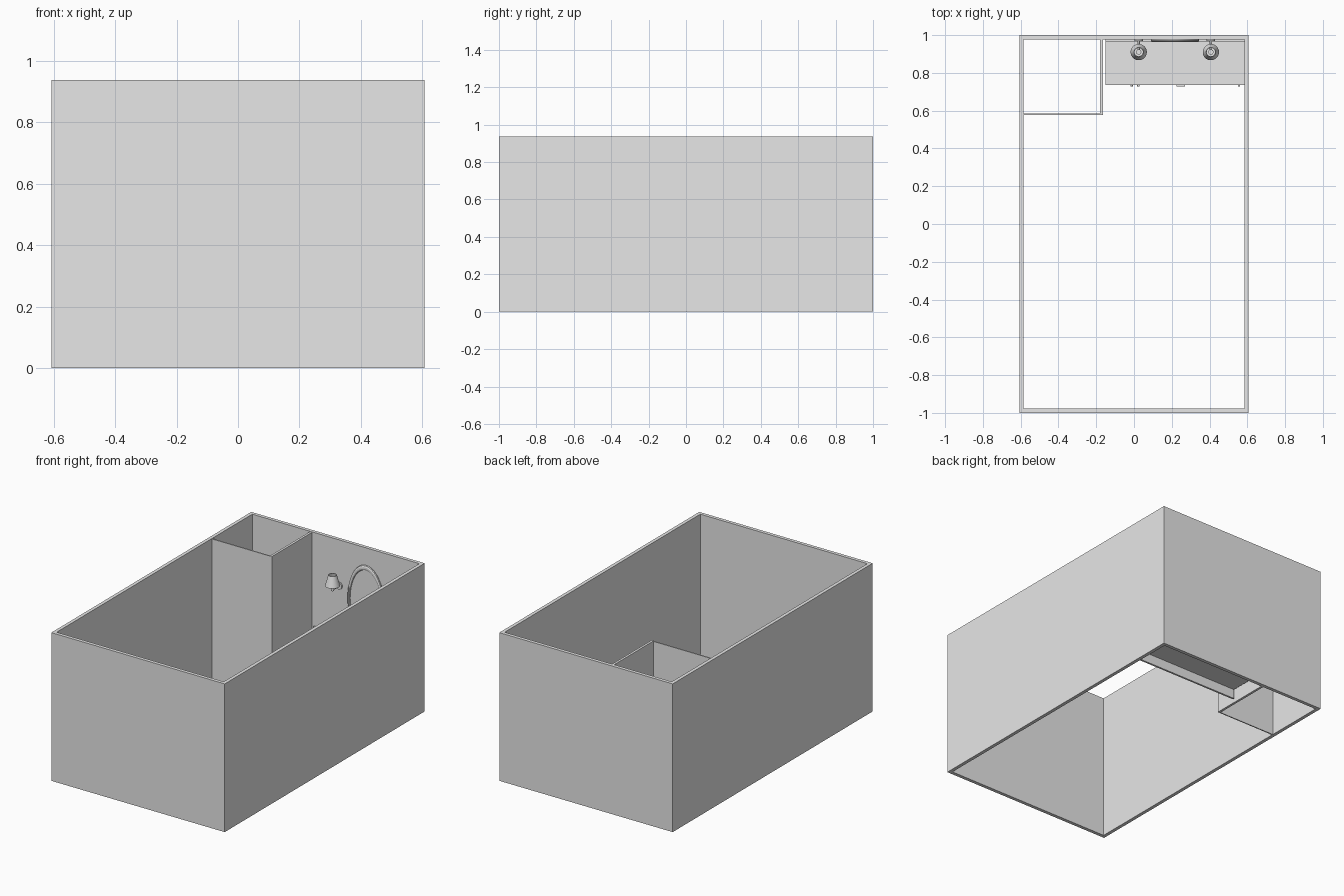
import bpy, math
from mathutils import Vector

if "Cube" in bpy.data.objects:
    bpy.data.objects.remove(bpy.data.objects["Cube"])

grey = bpy.data.materials.new("plain_grey")
grey.diffuse_color = (0.8, 0.8, 0.8, 1)
grey.use_nodes = True
grey.node_tree.nodes["Principled BSDF"].inputs["Base Color"].default_value = grey.diffuse_color


def finish(ob, name, smooth=False):
    ob.name = name
    ob.data.materials.clear()
    ob.data.materials.append(grey)
    if smooth:
        bpy.ops.object.select_all(action='DESELECT')
        ob.select_set(True)
        bpy.context.view_layer.objects.active = ob
        bpy.ops.object.shade_smooth_by_angle(angle=math.radians(35))
    return ob


def box(name, x0, x1, y0, y1, z0, z1):
    bpy.ops.mesh.primitive_cube_add(size=1, location=((x0+x1)/2, (y0+y1)/2, (z0+z1)/2))
    ob = bpy.context.object
    ob.scale = (x1-x0, y1-y0, z1-z0)
    bpy.ops.object.transform_apply(location=False, rotation=False, scale=True)
    return finish(ob, name)


def rod(name, a, b, r, sides=16):
    a, b = Vector(a), Vector(b)
    bpy.ops.mesh.primitive_cylinder_add(vertices=sides, radius=r, depth=(b-a).length, location=(a+b)/2)
    ob = bpy.context.object
    ob.rotation_euler = (b-a).to_track_quat('Z', 'Y').to_euler()
    return finish(ob, name, True)


def lathe(name, profile, centre, sides=32):
    n = len(profile)
    verts = [(r*math.cos(2*math.pi*i/sides), r*math.sin(2*math.pi*i/sides), z)
             for i in range(sides) for r, z in profile]
    faces = [(i*n+j, (i+1) % sides*n+j, (i+1) % sides*n+(j+1) % n, i*n+(j+1) % n)
             for i in range(sides) for j in range(n)]
    me = bpy.data.meshes.new(name)
    me.from_pydata(verts, [], faces)
    ob = bpy.data.objects.new(name, me)
    ob.location = centre
    bpy.context.collection.objects.link(ob)
    return finish(ob, name, True)


# Room walls, open at top and bottom
H, W, T = 0.938, 0.607, 0.022
box("left_wall", -W, -W+T, -1, 1, 0, H)
box("right_wall", W-T, W, -1, 1, 0, H)
box("front_wall", -W+T, W-T, -1, -1+T, 0, H)
box("back_wall", -W+T, W-T, 1-T, 1, 0, H)

# Shower enclosure: side wall and thin front screen
box("shower_side_wall", -0.18, -0.165, 0.577, 1-T, 0, H-0.002)
box("shower_screen", -W+T, -0.18, 0.577, 0.584, 0, H-0.004)

# Vanity: body, kick board, counter, backsplash
box("vanity_body", -0.145, 0.585, 0.75, 0.977, 0.07, 0.30)
box("kick_board", -0.147, 0.585, 0.738, 0.75, 0.01, 0.07)
box("counter_top", -0.15, 0.585, 0.735, 0.977, 0.30, 0.322)
box("backsplash", -0.15, 0.585, 0.966, 0.977, 0.322, 0.348)

# Doors and drawers on the vanity front
fy0, fy1 = 0.739, 0.752
for i, (a, b, knob) in enumerate([(-0.143, 0.003, -0.012), (0.008, 0.154, 0.023),
                                  (0.346, 0.58, 0.556)]):
    box(f"door_{i}", a, b, fy0, fy1, 0.076, 0.294)
    rod(f"door_knob_{i}", (knob, fy0+0.002, 0.2), (knob, 0.727, 0.2), 0.006)
for i in range(3):
    z = 0.076 + i*0.0735
    box(f"drawer_{i}", 0.159, 0.341, fy0, fy1, z, z+0.07)
    box(f"drawer_handle_{i}", 0.225, 0.27, 0.727, fy0+0.001, z+0.032, z+0.04)

# Oval mirror with a rounded frame
MX, MZ = 0.217, 0.595
bpy.ops.mesh.primitive_torus_add(major_segments=64, minor_segments=10, major_radius=0.119,
                                 minor_radius=0.009, location=(MX, 0.971, MZ),
                                 rotation=(math.pi/2, 0, 0))
frame = finish(bpy.context.object, "mirror_frame", True)
frame.scale = (1, 1.85, 1)
glass = rod("mirror_glass", (MX, 0.978, MZ), (MX, 0.97, MZ), 0.119, 64)
glass.rotation_euler = (math.pi/2, 0, 0)
glass.scale = (1, 1.85, 1)

# Pair of wall lamps beside the mirror
for side, x in (("left", 0.025), ("right", 0.407)):
    lathe(f"{side}_lamp_shade", [(0.043, 0.675), (0.025, 0.743), (0.022, 0.743), (0.040, 0.675)],
          (x, 0.91, 0))
    rod(f"{side}_lamp_plate", (x, 0.979, 0.65), (x, 0.969, 0.65), 0.022, 24)
    rod(f"{side}_lamp_arm", (x, 0.972, 0.65), (x, 0.91, 0.65), 0.006)
    rod(f"{side}_lamp_stem", (x, 0.91, 0.643), (x, 0.91, 0.69), 0.009)
    rod(f"{side}_lamp_bulb", (x, 0.91, 0.69), (x, 0.91, 0.725), 0.014)
